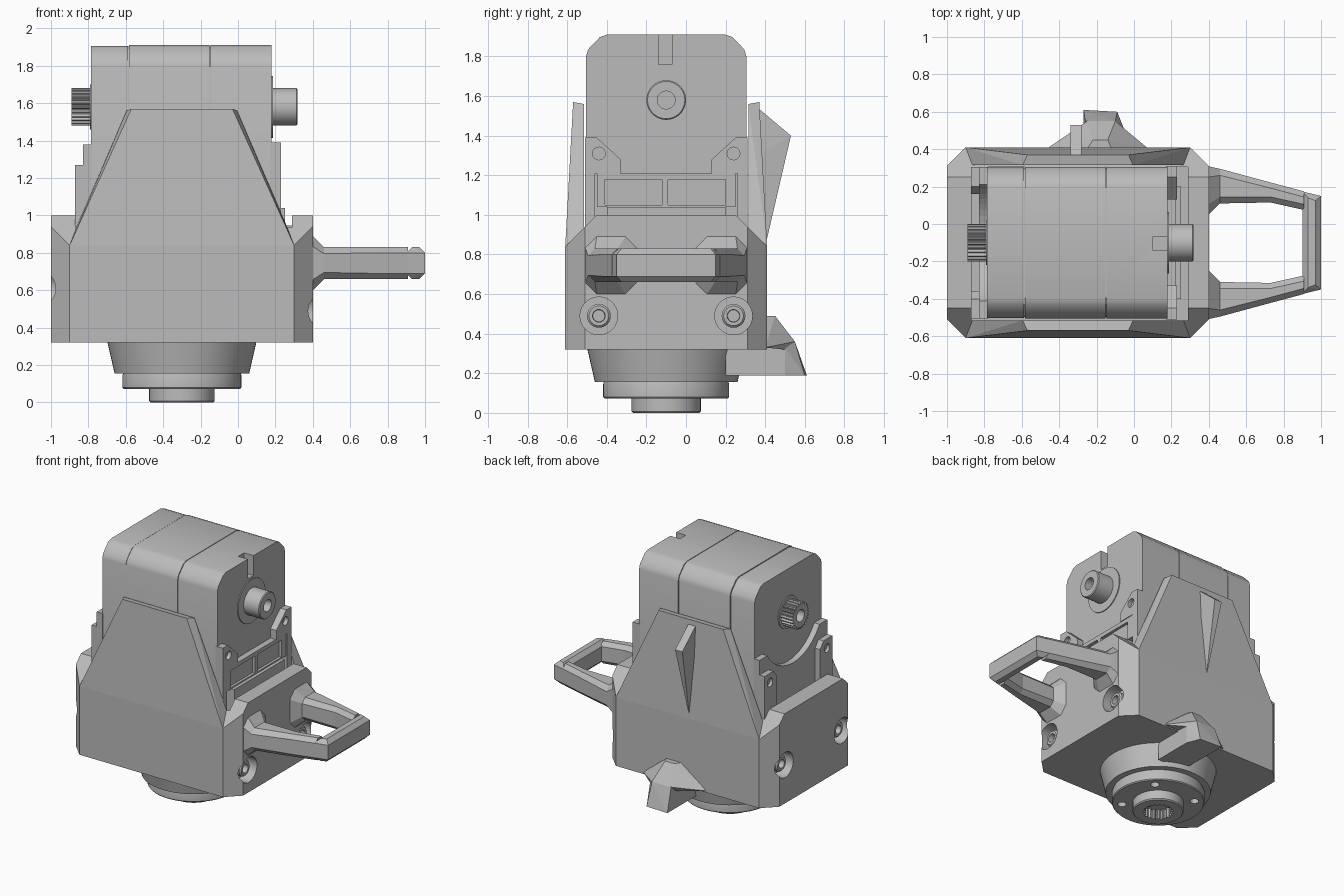
import bpy, bmesh, math
from mathutils import Vector

if "Cube" in bpy.data.objects:
    bpy.data.objects.remove(bpy.data.objects["Cube"])

grey = bpy.data.materials.new("plain grey")
grey.use_nodes = True
grey.diffuse_color = (0.5, 0.5, 0.5, 1)
grey.node_tree.nodes["Principled BSDF"].inputs["Base Color"].default_value = (0.5, 0.5, 0.5, 1)

CX, CY, AXLE_Z = -0.30, -0.10, 1.58   # symmetry planes and axle height
SIDES = (-1, 1)


def finish(name, bm, smooth=False):
    bmesh.ops.recalc_face_normals(bm, faces=bm.faces)
    mesh = bpy.data.meshes.new(name)
    bm.to_mesh(mesh)
    bm.free()
    mesh.materials.append(grey)
    ob = bpy.data.objects.new(name, mesh)
    bpy.context.collection.objects.link(ob)
    if smooth:
        select(ob)
        bpy.ops.object.shade_smooth_by_angle(angle=math.radians(35))
    return ob


def select(ob):
    bpy.ops.object.select_all(action="DESELECT")
    ob.select_set(True)
    bpy.context.view_layer.objects.active = ob


def place(axis, u, v, a):
    return {"x": (a, u, v), "y": (u, a, v), "z": (u, v, a)}[axis]


def prism(name, pts, axis, a, b, smooth=False):
    bm = bmesh.new()
    face = bm.faces.new([bm.verts.new(place(axis, u, v, a)) for u, v in pts])
    ext = bmesh.ops.extrude_face_region(bm, geom=[face])
    move = Vector(place(axis, 0, 0, b - a))
    bmesh.ops.translate(bm, vec=move, verts=[e for e in ext["geom"] if isinstance(e, bmesh.types.BMVert)])
    return finish(name, bm, smooth)


def hull(name, pts):
    bm = bmesh.new()
    for p in pts:
        bm.verts.new(p)
    res = bmesh.ops.convex_hull(bm, input=bm.verts)
    bmesh.ops.delete(bm, geom=[g for g in res["geom_interior"] if isinstance(g, bmesh.types.BMVert)], context="VERTS")
    bmesh.ops.dissolve_limit(bm, angle_limit=0.01, verts=bm.verts, edges=bm.edges)
    return finish(name, bm)


def box(name, x, y, z):
    return hull(name, [(i, j, k) for i in x for j in y for k in z])


def circle(u, v, r, n=40, inner=None):
    # alternating radii give a toothed outline
    return [(u + q * math.cos(2 * math.pi * i / n), v + q * math.sin(2 * math.pi * i / n))
            for i in range(n) for q in [inner if inner and i // 2 % 2 else r]]


def lathe(name, profile, axis, u, v, n=48):
    bm = bmesh.new()
    rings = [[bm.verts.new(place(axis, p, q, a)) for p, q in circle(u, v, r, n)] for r, a in profile]
    for lo, hi in zip(rings, rings[1:]):
        for i in range(n):
            bm.faces.new((lo[i], lo[(i + 1) % n], hi[(i + 1) % n], hi[i]))
    bm.faces.new(rings[0])
    bm.faces.new(rings[-1])
    return finish(name, bm, True)


def cut(ob, cutters):
    for c in cutters:
        c.hide_render = True
        mod = ob.modifiers.new("cut", "BOOLEAN")
        mod.operation, mod.object, mod.solver = "DIFFERENCE", c, "EXACT"
        select(ob)
        bpy.ops.object.modifier_apply(modifier=mod.name)
        bpy.data.objects.remove(c)


# Lower housing: octagonal block with sloped shoulders and an open pocket
pts = []
for sx in SIDES:
    for sy in SIDES:
        for hx, hy, z in ((0.6, 0.51, 0.32), (0.7, 0.41, 0.32), (0.6, 0.51, 0.84), (0.7, 0.41, 0.94), (0.7, 0.35, 1.0), (0.5, 0.35, 1.0)):
            pts.append((CX + sx * hx, CY + sy * hy, z))
housing = hull("housing", pts)
cutters = [box("pocket", (-0.87, 0.29), (-0.515, 0.305), (0.75, 1.2))]
for sy in SIDES:
    y = CY + sy * 0.34
    for x, d, z in ((0.4, -1, 0.49), (-1.0, 1, 0.61)):
        ends = sorted((x - d * 0.1, x + d * 0.09))
        cutters.append(prism("counterbore", circle(y, z, 0.095), "x", *ends))
cut(housing, cutters)

# Socket screws in the counterbores
for sy in SIDES:
    y = CY + sy * 0.34
    for x, d, z in ((0.4, -1, 0.49), (-1.0, 1, 0.61)):
        lathe("housing_screw", [(0.06, x + d * 0.1), (0.06, x + d * 0.04), (0.05, x + d * 0.03),
                                (0.032, x + d * 0.03), (0.03, x + d * 0.07)], "x", y, z, 24)

# Tapered front and back plates
for name, sy in (("front_plate", -1), ("back_plate", 1)):
    pts = []
    for sx in SIDES:
        for hx, hy, z in ((0.6, 0.51, 0.84), (0.27, 0.47, 1.57), (0.605, 0.415, 0.84), (0.295, 0.415, 1.56)):
            pts.append((CX + sx * hx, CY + sy * hy, z))
    hull(name, pts)

# Motor body in three blocks split by thin seams
def body_outline(inset=0.0):
    half = [(0.405, 0.76), (0.405, 1.80), (0.395, 1.835), (0.335, 1.898), (0.30, 1.91)]
    right = [(CY + y - inset, z - inset) for y, z in half]
    return right + [(2 * CY - y, z) for y, z in reversed(right)]

prism("body_core", body_outline(0.008), "x", -0.77, 0.09)
prism("body_left_block", body_outline(0.003), "x", -0.785, -0.588, True)
prism("body_middle_block", body_outline(), "x", -0.583, -0.153, True)
right_block = prism("body_right_block", body_outline(), "x", -0.148, 0.18, True)
cut(right_block, [box("slot", (0.10, 0.3), (-0.14, -0.07), (1.76, 2.0))])

# Output shaft with collar, and toothed pinion on the other side
lathe("shaft_collar", [(0.165, 0.17), (0.165, 0.187)], "x", CY, AXLE_Z)
lathe("shaft", [(0.1, 0.17), (0.1, 0.312), (0.094, 0.318), (0.045, 0.318), (0.045, 0.22)], "x", CY, AXLE_Z)
lathe("pinion_collar", [(0.12, -0.77), (0.12, -0.792)], "x", CY, AXLE_Z)
pinion = prism("pinion", circle(CY, AXLE_Z, 0.1, 96, 0.085), "x", -0.89, -0.78)
cut(pinion, [prism("bore", circle(CY, AXLE_Z, 0.045, 24), "x", -0.95, -0.83)])

# Right mounting bracket: bolted corner posts and a windowed crossbar
for sy in SIDES:
    outline = [(0.41, 0.76), (0.41, 1.39), (0.35, 1.39), (0.23, 1.28), (0.23, 1.21), (0.36, 1.21), (0.36, 0.76)]
    post = prism("right_post", [(CY + sy * y, z) for y, z in outline], "x", 0.17, 0.23)
    cut(post, [prism("bolt_hole", circle(CY + sy * 0.34, 1.31, 0.032, 24), "x", 0.2, 0.3)])
crossbar = box("crossbar", (0.17, 0.225), (-0.45, 0.25), (1.04, 1.21))
cut(crossbar, [box("window", (0.205, 0.3), y, (1.05, 1.18)) for y in ((-0.41, -0.12), (-0.09, 0.20))])
box("crossbar_foot", (0.17, 0.25), (-0.40, 0.20), (0.76, 1.04))

# Left mounting bracket: plate with a round cutout and bolted corner posts
left_plate = box("left_plate", (-0.83, -0.78), (-0.505, 0.305), (0.76, 1.38))
cut(left_plate, [prism("arc", circle(CY, AXLE_Z, 0.37, 64), "x", -0.9, -0.7)])
for sy in SIDES:
    outline = [(0.405, 0.76), (0.405, 1.27), (0.30, 1.27), (0.26, 1.22), (0.26, 0.76)]
    post = prism("left_post", [(CY + sy * y, z) for y, z in outline], "x", -0.872, -0.82)
    cut(post, [prism("bolt_hole", circle(CY + sy * 0.34, 1.2, 0.032, 24), "x", -0.95, -0.85)])

# Handle loop: two flared arms and an end bar
def section(x, y0, y1, z0, z1, c, sy):
    ring = [(y0 + c, z0), (y1 - c, z0), (y1, z0 + c), (y1, z1 - c),
            (y1 - c, z1), (y0 + c, z1), (y0, z1 - c), (y0, z0 + c)]
    return [(x, CY + sy * y, z) for y, z in ring]

for sy in SIDES:
    stations = [(0.39, 0.14, 0.41, 0.59, 0.90, 0.06), (0.46, 0.21, 0.395, 0.66, 0.83, 0.035),
                (0.73, 0.215, 0.322, 0.66, 0.83, 0.03), (0.91, 0.175, 0.274, 0.66, 0.83, 0.03)]
    rings = [section(*s, sy) for s in stations]
    for part, a, b in zip(("handle_root", "handle_arm", "handle_corner"), rings, rings[1:]):
        hull(part, a + b)
pts = []
for sy in SIDES:
    for z0, z1, x, y in ((0.69, 0.80, 0.90, 0.274), (0.69, 0.80, 1.0, 0.25), (0.66, 0.83, 0.93, 0.24), (0.66, 0.83, 0.97, 0.225)):
        pts += [(x, CY + sy * y, z0), (x, CY + sy * y, z1)]
hull("handle_end", pts)

# Back fin, narrowing to a point at its foot
hull("back_fin", [(x, y, z) for x in (-0.34, -0.28) for y, z in ((0.34, 1.56), (0.53, 1.40), (0.36, 1.3))]
     + [(-0.31, 0.40, 0.84), (-0.31, 0.36, 0.9)])

# Back spout: flared root and a nozzle reaching under the housing
hull("spout_root", [(-0.47, 0.40, 0.33), (0.08, 0.40, 0.33), (-0.25, 0.40, 0.49), (-0.12, 0.40, 0.49),
                    (-0.22, 0.45, 0.49), (-0.14, 0.45, 0.49), (-0.28, 0.5, 0.32), (-0.05, 0.5, 0.32),
                    (-0.25, 0.55, 0.36), (-0.10, 0.55, 0.36)])
hull("spout_nozzle", [(-0.27, 0.2, 0.19), (-0.05, 0.2, 0.19), (-0.27, 0.2, 0.33), (-0.05, 0.2, 0.33),
                      (-0.27, 0.61, 0.19), (-0.09, 0.60, 0.19), (-0.05, 0.5, 0.19), (-0.05, 0.5, 0.33),
                      (-0.26, 0.55, 0.36), (-0.10, 0.55, 0.36)])

# Bottom hub: cone, flange with four holes, splined nose
lathe("hub_cone", [(0.40, 0.33), (0.36, 0.155), (0.30, 0.155)], "z", CX, CY, 64)
flange = lathe("hub_flange", [(0.31, 0.17), (0.318, 0.145), (0.318, 0.08), (0.312, 0.073)], "z", CX, CY, 64)
holes = []
for i in range(4):
    t = math.radians(45 + 90 * i)
    holes.append(prism("flange_hole", circle(CX + 0.25 * math.cos(t), CY + 0.25 * math.sin(t), 0.03, 20), "z", 0.0, 0.13))
cut(flange, holes)
nose = lathe("hub_nose", [(0.175, 0.09), (0.175, 0.008), (0.168, 0.0)], "z", CX, CY)
cut(nose, [prism("spline", circle(CX, CY, 0.105, 80, 0.09), "z", -0.1, 0.08)])
